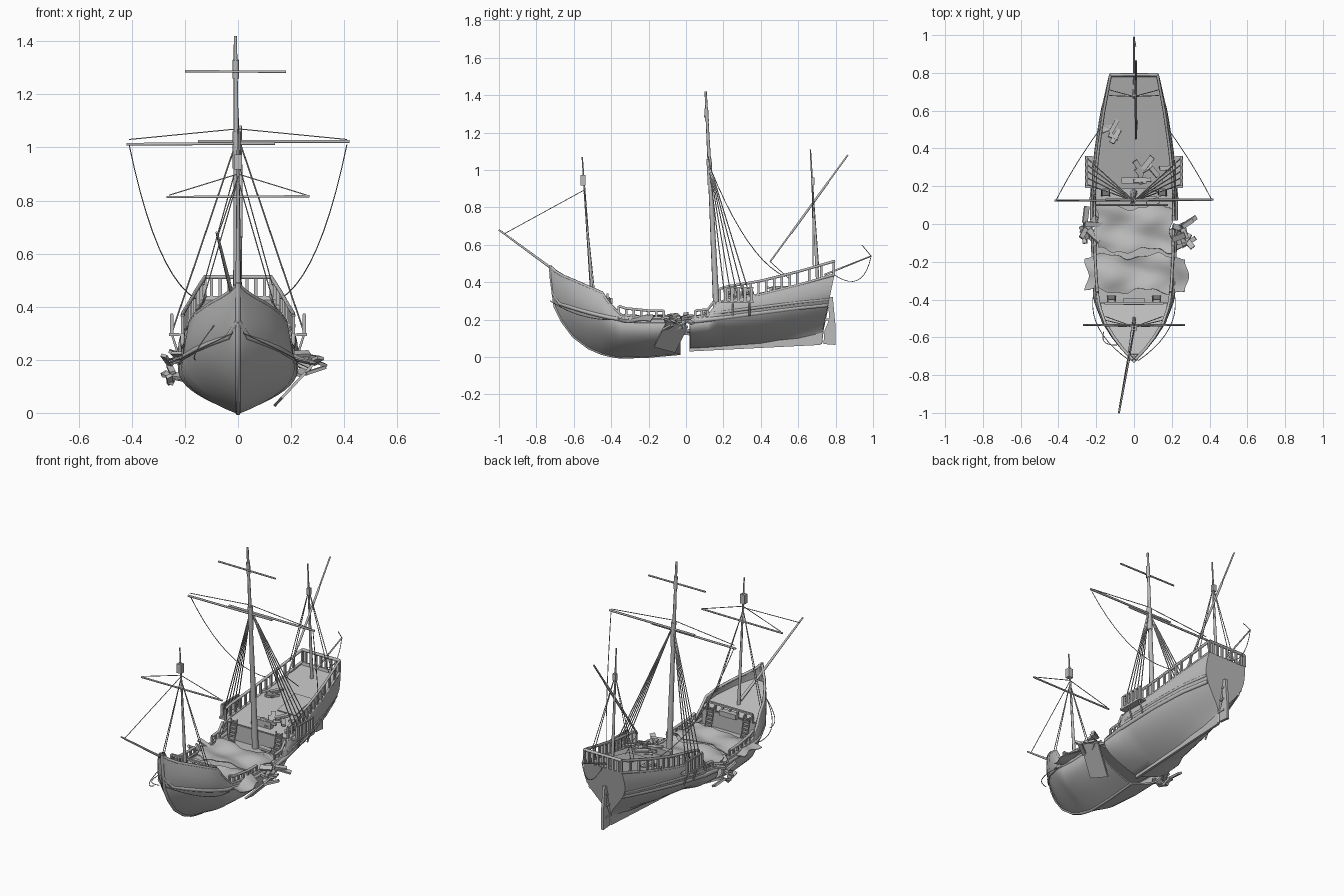
import bpy, bmesh, math, random
from mathutils import Vector, Euler

cube = bpy.data.objects.get("Cube")
if cube:
    bpy.data.objects.remove(cube)

grey = bpy.data.materials.new("weathered_grey")
grey.use_nodes = True
grey.diffuse_color = (0.5, 0.5, 0.5, 1)
grey.node_tree.nodes["Principled BSDF"].inputs["Base Color"].default_value = grey.diffuse_color

# Hull stations: y, keel height, sheer height, half beam
STATIONS = [
    (-.72, .42, .48, .006), (-.7, .27, .46, .025), (-.66, .19, .435, .065), (-.6, .11, .41, .113),
    (-.52, .05, .375, .165), (-.45, .02, .345, .19), (-.41, .01, .285, .2), (-.35, 0, .225, .208),
    (-.2, .005, .21, .218), (-.03, .02, .21, .222), (.02, .05, .21, .222), (.12, .055, .22, .222),
    (.17, .058, .29, .222), (.22, .062, .305, .22), (.4, .075, .335, .2), (.6, .095, .385, .17),
    (.72, .11, .44, .132)]


def link(name, data):
    obj = bpy.data.objects.new(name, data)
    data.materials.append(grey)
    bpy.context.collection.objects.link(obj)
    return obj


def from_bmesh(name, bm):
    bmesh.ops.recalc_face_normals(bm, faces=bm.faces)
    mesh = bpy.data.meshes.new(name)
    bm.to_mesh(mesh)
    bm.free()
    return link(name, mesh)


def finish(obj, thickness):
    bpy.ops.object.select_all(action='DESELECT')
    obj.select_set(True)
    bpy.context.view_layer.objects.active = obj
    solid = obj.modifiers.new("thickness", 'SOLIDIFY')
    solid.thickness, solid.offset = thickness, 0
    bpy.ops.object.modifier_apply(modifier=solid.name)
    bpy.ops.object.shade_smooth_by_angle(angle=math.radians(35))


def station(y):
    y = max(STATIONS[0][0], min(STATIONS[-1][0], y))
    for a, b in zip(STATIONS, STATIONS[1:]):
        if y <= b[0]:
            f = (y - a[0]) / (b[0] - a[0])
            return [p + (q - p) * f for p, q in zip(a[1:], b[1:])]


def hull_point(y, t, side):
    keel, sheer, beam = station(y)
    tuck = 1 + 3 * max(0, y - .4)
    belly = (1 - (1 - min(t / .75, 1)) ** 2) ** tuck
    tumble = 1 - .06 * max(0, (t - .75) / .25) ** 2
    lean = .07 * t * max(0, (y - .6) / .12)
    return Vector((side * beam * belly * tumble, y + lean, keel + (sheer - keel) * t))


def at_height(y, z, side):
    keel, sheer, beam = station(y)
    return hull_point(y, max(0, min(1, (z - keel) / (sheer - keel))), side)


def steps(start, end, count):
    return [start + (end - start) * i / count for i in range(count + 1)]


def grid_faces(bm, rows):
    for a, b in zip(rows, rows[1:]):
        for i in range(len(a) - 1):
            bm.faces.new((a[i], a[i + 1], b[i + 1], b[i]))


def hull(name, ys, transom=False):
    bm, n = bmesh.new(), 14
    rows = [[bm.verts.new(hull_point(y, abs(s) / n, 1 if s > 0 else -1))
             for s in range(-n, n + 1)] for y in ys]
    grid_faces(bm, rows)
    if transom:
        bm.faces.new(rows[-1])
    finish(from_bmesh(name, bm), .01)


def deck(name, start, end, low, high):
    bm, rows = bmesh.new(), []
    for i, y in enumerate(steps(start, end, 12)):
        z = low + (high - low) * i / 12
        x = at_height(y, z, 1).x * .99
        rows.append([bm.verts.new((x * s, y, z)) for s in (-1, 0, 1)])
    grid_faces(bm, rows)
    finish(from_bmesh(name, bm), .01)


def plate(name, outline, width):
    bm = bmesh.new()
    bm.faces.new([bm.verts.new((0, y, z)) for y, z in outline])
    finish(from_bmesh(name, bm), width)


def spar(name, points, radius, tip=None, sides=1):
    curve = bpy.data.curves.new(name, 'CURVE')
    curve.dimensions, curve.use_fill_caps = '3D', True
    curve.bevel_depth, curve.bevel_resolution = radius, sides
    line = curve.splines.new('POLY')
    line.points.add(len(points) - 1)
    for i, (p, q) in enumerate(zip(line.points, points)):
        p.co = (*q, 1)
        p.radius = 1 + ((tip or radius) / radius - 1) * i / (len(points) - 1)
    return link(name, curve)


def rope(name, a, b, sag=(0, 0, 0), radius=.0022):
    a, b = Vector(a), Vector(b)
    spar(name, [a.lerp(b, t) + 4 * t * (1 - t) * Vector(sag) for t in steps(0, 1, 10)], radius)


def box(name, centre, size, turn=(0, 0, 0)):
    bm = bmesh.new()
    bmesh.ops.create_cube(bm, size=1)
    spin = Euler(turn, 'ZYX').to_matrix()
    for v in bm.verts:
        v.co = spin @ Vector(a * b for a, b in zip(v.co, size)) + Vector(centre)
    return from_bmesh(name, bm)


def debris(name, centre, spread, count, tilt):
    for i in range(count):
        spot = [c + random.uniform(-s, s) for c, s in zip(centre, spread)]
        size = (random.uniform(.02, .035), random.uniform(.05, .1), .012)
        box(f"{name}_{i}", spot, size, [random.uniform(-a, a) for a in (tilt, tilt, 3)])


def ladder(name, x, y, low, high, run):
    for s in (-1, 1):
        spar(f"{name}_rail", [(x + s * .02, y + run, low), (x + s * .02, y, high)], .004)
    for f in steps(.1, .9, 5):
        box(f"{name}_rung", (x, y + run * (1 - f), low + (high - low) * f), (.04, .012, .005))


def fence(name, ys, height, side):
    feet = [hull_point(y, 1, side) for y in ys]
    up = Vector((0, 0, height))
    spar(f"{name}_rail", [p + up for p in feet], .008)
    for p in feet:
        box(f"{name}_post", p + up / 2, (.011, .013, height))


def torn_sheet(name, start, end, left, right):
    bm, rows, n = bmesh.new(), [], 28
    for u in steps(0, 1, n):
        x, row = left + (right - left) * u, []
        for v in steps(0, 1, n):
            y = start + (end - start) * v + .014 * math.sin(23 * x + 5 * v) + .006 * math.sin(61 * x)
            z = .212 + .008 * math.sin(11 * x + 34 * y) + .006 * math.sin(25 * x - 17 * y)
            row.append(bm.verts.new((x + .012 * math.sin(40 * y), y, z - .3 * max(0, abs(x) - .215))))
        rows.append(row)
    grid_faces(bm, rows)
    finish(from_bmesh(name, bm), .005)


random.seed(4)
ys = [s[0] for s in STATIONS]
bow_ys, stern_ys = [y for y in ys if y < 0], [y for y in ys if y > 0]

# Broken hull, keel, stem and rudder
hull("bow_hull", bow_ys)
hull("stern_hull", stern_ys, transom=True)
spar("stem", [hull_point(y, 0, 1) for y in reversed(bow_ys)] + [Vector((0, -.725, .49))], .01)
plate("stern_keel", [(.02, .03), (.72, .065), (.725, .15), (.02, .065)], .014)
plate("rudder", [(.735, .07), (.8, .065), (.8, .16), (.785, .32), (.76, .32), (.765, .2), (.74, .14)], .016)
spar("sternpost", [(0, .72, .07), (0, .727, .14), (0, .765, .32)], .009)
for z in (.13, .2, .27):
    box("rudder_hinge", (0, .75, z), (.024, .05, .01))

# Decks and bulkheads
deck("forecastle_deck", -.69, -.42, .395, .29)
deck("main_deck_front", -.43, -.03, .19, .185)
deck("main_deck_rear", .02, .2, .185, .185)
deck("quarter_deck", .19, .78, .285, .42)
box("fore_bulkhead", (0, -.42, .235), (.37, .01, .1))
box("aft_bulkhead", (0, .19, .235), (.4, .01, .1))
box("forecastle_rail", (0, -.42, .335), (.3, .012, .01))
for x in steps(-.15, .15, 6):
    box("forecastle_post", (x, -.42, .31), (.01, .01, .05))
box("grating", (0, -.41, .3), (.11, .035, .03))

# Rails, wales, channels and rigging on both sides
for side, label in ((1, "left"), (-1, "right")):
    for part in (bow_ys, stern_ys):
        spar(f"{label}_gunwale", [hull_point(y, 1, side) for y in part], .008)
    fence(f"{label}_quarter", steps(.18, .72, 13), .072, side)
    fence(f"{label}_waist_fore", steps(-.36, -.12, 6), .038, side)
    fence(f"{label}_waist_aft", steps(.05, .15, 3), .035, side)
    spar(f"{label}_bow_wale", [at_height(y, .19 + .35 * max(0, -.25 - y) ** 1.5, side)
                               for y in steps(-.71, -.03, 18)], .012)
    spar(f"{label}_stern_wale", [at_height(y, .185 + .13 * y, side) for y in steps(.02, .72, 12)], .013)
    spar(f"{label}_upper_wale", [at_height(y, .215 + .13 * y, side) for y in steps(.15, .72, 10)], .009)
    box(f"{label}_channel", (side * .24, .275, .295), (.04, .17, .012))
    for y in steps(.21, .35, 4):
        rope(f"{label}_main_shroud", (0, .122, 1.04), (side * .25, y, .3), radius=.003)
        box(f"{label}_deadeye", (side * .25, y, .335), (.014, .016, .07))
    for y in (.25, .34):
        rope(f"{label}_chain", (side * .25, y, .3), (side * .225, y, .22), radius=.005)
    box(f"{label}_lanyard_bar", (side * .25, .28, .37), (.01, .16, .008))
    rope(f"{label}_main_brace", (side * .41, .13, 1.01), (side * .16, .53, .43), (side * .012, 0, -.1))
    rope(f"{label}_main_lift", (0, .12, 1.07), (side * .41, .125, 1.03))
    rope(f"{label}_fore_lift", (0, -.545, .9), (side * .26, -.535, .82))
    for y in (-.51, -.49):
        rope(f"{label}_fore_shroud", (0, -.545, .88), (side * .15, y, .36))
    for y in (.68, .71):
        rope(f"{label}_mizzen_shroud", (0, .675, .95), (side * .13, y, .48))
    rope(f"{label}_anchor_line", (side * .02, -.725, .3), (side * .212, -.36, .2), (side * .07, -.01, -.03))
    ladder(f"{label}_fore_ladder", side * .12, -.41, .19, .32, .03)
    ladder(f"{label}_aft_ladder", side * .15, .18, .19, .32, -.03)
spar("stern_rail", [(-.124, .79, .512), (.124, .79, .512)], .009)
for x in steps(-.1, .1, 6):
    box("stern_rail_post", (x, .79, .475), (.012, .012, .075))

# Masts, yards and spars
spar("main_mast", [(0, .17, .1), (-.005, .137, .8), (-.01, .105, 1.42)], .019, .006, 2)
spar("main_mast_collar", [(-.008, .112, 1.26), (-.008, .108, 1.33)], .012)
spar("main_mast_cap", [(-.004, .13, .92), (-.004, .123, 1.06)], .016)
spar("main_yard_right", [(-.42, .125, 1.012), (.14, .125, 1.015)], .006)
spar("main_yard_left", [(-.15, .13, 1.023), (.42, .13, 1.022)], .006)
spar("top_yard", [(-.2, .1, 1.287), (.18, .1, 1.285)], .005)
spar("fore_mast", [(0, -.5, .29), (0, -.555, 1.07)], .011, .004)
box("fore_mast_top", (0, -.55, .945), (.03, .026, .055))
spar("fore_yard", [(-.27, -.535, .813), (.27, -.535, .816)], .005)
spar("bowsprit", [(0, -.52, .345), (-.03, -.72, .475), (-.08, -1, .68)], .01, .005)
rope("fore_stay", (0, -.55, .89), (-.078, -.97, .66))
spar("mizzen_mast", [(0, .705, .39), (0, .665, 1.11)], .011, .004)
box("mizzen_mast_top", (0, .677, .94), (.022, .02, .04))
spar("lateen_yard", [(.01, .45, .51), (.01, .865, 1.08)], .005)
spar("lateen_yard_sleeve", [(.01, .56, .66), (.01, .76, .935)], .007)
spar("stern_boom", [(0, .74, .44), (0, .99, .54)], .006, .004)
rope("boom_line", (0, .99, .54), (0, .78, .45), (0, .03, -.085))
rope("loose_line", (0, .99, .54), (.01, .94, .6))
rope("lateen_sheet", (.01, .45, .51), (.02, .55, .42))
rope("bow_mooring", (-.09, -.64, .33), (-.16, -.57, .2), (-.03, -.02, -.03))

# Fallen sails and wreckage
torn_sheet("fallen_main_sail", -.14, .09, -.2, .2)
torn_sheet("fallen_fore_sail", -.355, -.17, -.25, .28)
box("hull_fragment", (.215, -.08, .11), (.2, .12, .01), (0, -.82, .35))
debris("left_wreckage", (.265, -.04, .19), (.03, .07, .035), 11, .5)
debris("right_wreckage", (-.24, -.01, .17), (.03, .06, .05), 11, .5)
debris("deck_wreckage", (.1, .29, .32), (.1, .06, .02), 10, .3)
debris("loose_planks", (-.13, .48, .365), (.04, .06, .01), 6, .2)
debris("waist_planks", (.12, .1, .21), (.06, .07, .02), 7, .3)
box("hatch", (.06, .46, .352), (.12, .17, .012), (.22, 0, 0))
box("capstan", (0, .23, .32), (.13, .03, .04))
